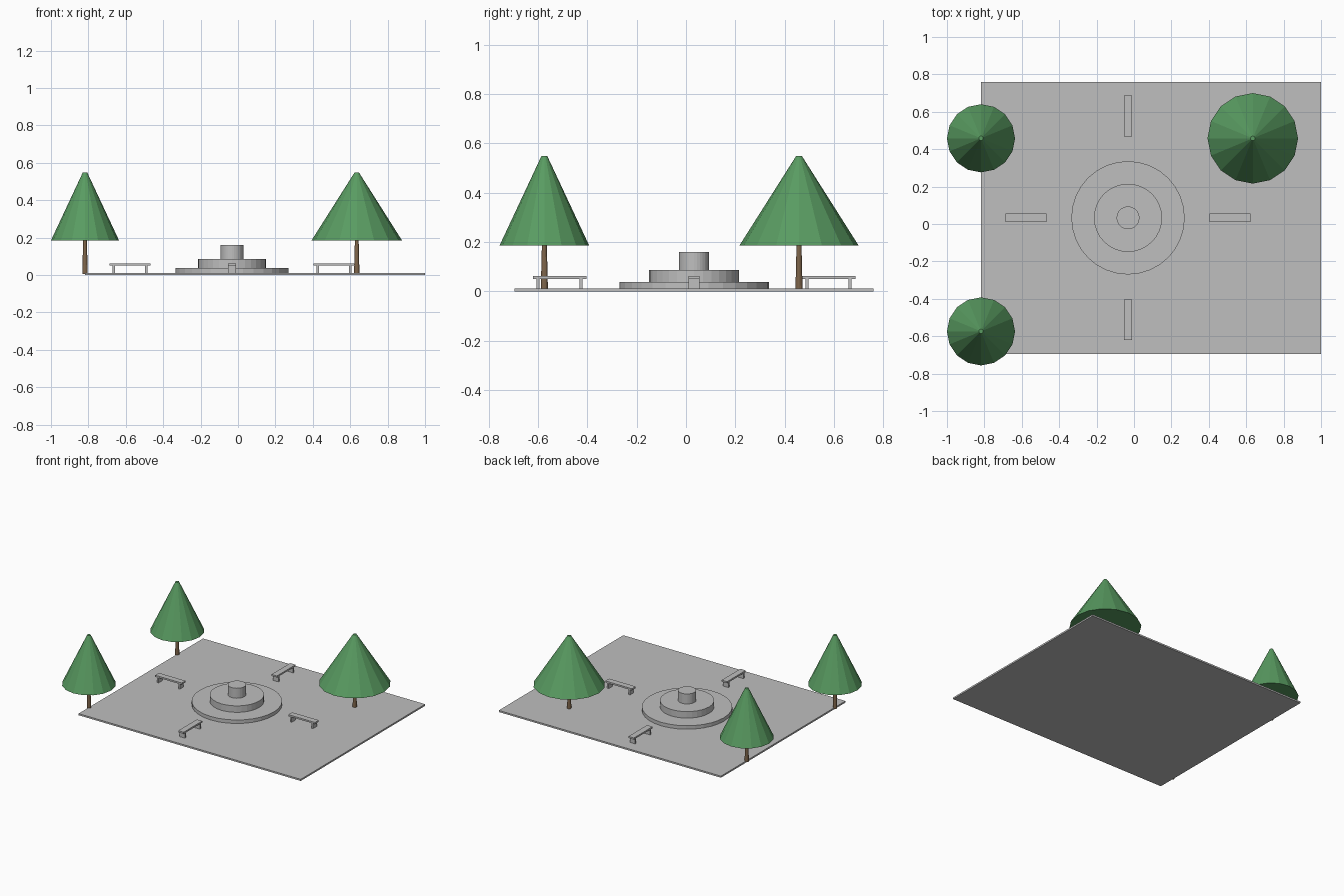
import bpy, bmesh, math
from mathutils import Matrix

if "Cube" in bpy.data.objects:
    bpy.data.objects.remove(bpy.data.objects["Cube"])


def material(name, rgb):
    m = bpy.data.materials.new(name)
    m.diffuse_color = (*rgb, 1)
    m.use_nodes = True
    m.node_tree.nodes["Principled BSDF"].inputs["Base Color"].default_value = m.diffuse_color
    return m


STONE = material("grey stone", (0.52, 0.52, 0.52))
LEAF = material("leaf green", (0.10, 0.33, 0.12))
BARK = material("bark brown", (0.21, 0.13, 0.07))


def finish(name, bm, mat):
    mesh = bpy.data.meshes.new(name)
    bm.to_mesh(mesh)
    bm.free()
    mesh.materials.append(mat)
    obj = bpy.data.objects.new(name, mesh)
    bpy.context.collection.objects.link(obj)
    return obj


def add_box(bm, x0, x1, y0, y1, z0, z1):
    m = Matrix.Translation(((x0 + x1) / 2, (y0 + y1) / 2, (z0 + z1) / 2))
    bmesh.ops.create_cube(bm, size=1, matrix=m @ Matrix.Diagonal((x1 - x0, y1 - y0, z1 - z0, 1)))


def frustum(name, x, y, z0, z1, r0, r1, sides, mat):
    bm = bmesh.new()
    bmesh.ops.create_cone(bm, cap_ends=True, segments=sides, radius1=r0, radius2=r1,
                          depth=z1 - z0, matrix=Matrix.Translation((x, y, (z0 + z1) / 2)))
    return finish(name, bm, mat)


CX, CY = -0.032, 0.033   # middle of the plaza layout
TOP = 0.012              # paving height

# Paved slab
bm = bmesh.new()
add_box(bm, -0.818, 1.0, -0.695, 0.76, 0, TOP)
finish("paving", bm, STONE)

# Three-tier fountain
for name, z0, z1, r in (("fountain_base", TOP, 0.038, 0.303),
                        ("fountain_tier", 0.038, 0.086, 0.182),
                        ("fountain_column", 0.086, 0.16, 0.061)):
    frustum(name, CX, CY, z0, z1, r, r, 32, STONE)

# Four benches around the fountain, lengthwise toward it
for i in range(4):
    bm = bmesh.new()
    add_box(bm, -0.109, 0.109, -0.022, 0.022, 0.05, 0.062)
    for s in (-1, 1):
        add_box(bm, s * 0.087 - 0.006, s * 0.087 + 0.006, -0.022, 0.022, TOP, 0.05)
    bmesh.ops.translate(bm, verts=bm.verts, vec=(0.545, 0, 0))
    bmesh.ops.rotate(bm, verts=bm.verts, matrix=Matrix.Rotation(i * math.pi / 2, 3, 'Z'))
    bmesh.ops.translate(bm, verts=bm.verts, vec=(CX, CY, 0))
    finish(f"bench_{i + 1}", bm, STONE)

# Cone trees with slim tapered trunks
for i, (x, y, r) in enumerate(((-0.818, 0.458, 0.182), (-0.818, -0.574, 0.182), (0.635, 0.458, 0.242))):
    frustum(f"trunk_{i + 1}", x, y, TOP - 0.006, 0.19, 0.0145, 0.010, 12, BARK)
    frustum(f"foliage_{i + 1}", x, y, 0.185, 0.548, r, 0.012, 16, LEAF)
